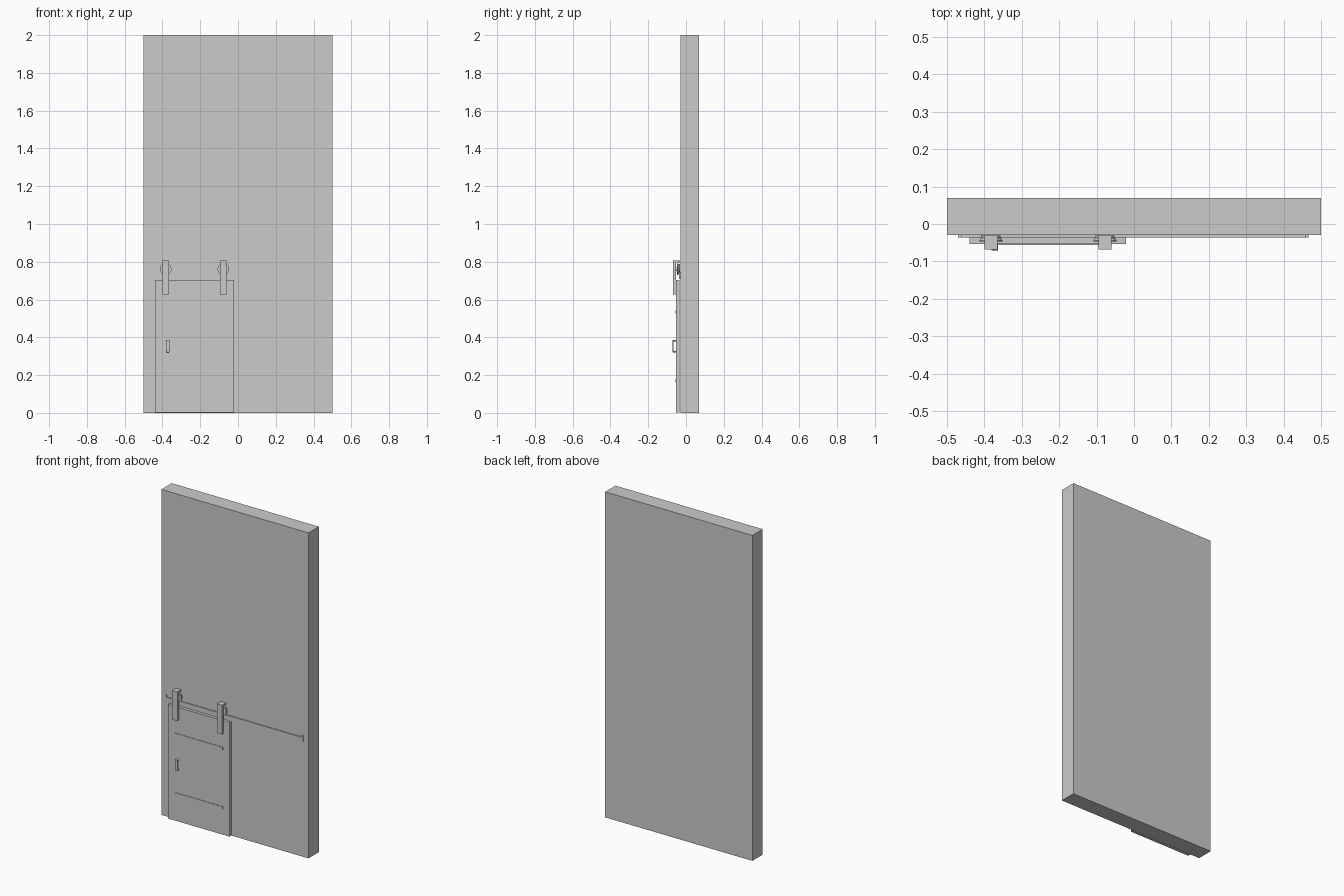
import bpy, bmesh, math
from mathutils import Matrix

if "Cube" in bpy.data.objects:
    bpy.data.objects.remove(bpy.data.objects["Cube"])


def box(name, x0, x1, y0, y1, z0, z1, bevel=0):
    bm = bmesh.new()
    size = Matrix.Diagonal((x1 - x0, y1 - y0, z1 - z0, 1))
    mid = Matrix.Translation(((x0 + x1) / 2, (y0 + y1) / 2, (z0 + z1) / 2))
    bmesh.ops.create_cube(bm, size=1, matrix=mid @ size)
    return finish(bm, name, bevel)


def finish(bm, name, bevel=0):
    bmesh.ops.recalc_face_normals(bm, faces=bm.faces)
    me = bpy.data.meshes.new(name)
    bm.to_mesh(me)
    bm.free()
    ob = bpy.data.objects.new(name, me)
    bpy.context.collection.objects.link(ob)
    if bevel:
        mod = ob.modifiers.new("bevel", "BEVEL")
        mod.width = bevel
        mod.segments = 2
    return ob


def side_profile(name, pts, x0, x1, bevel=0):
    """Extrude a (y, z) outline along x."""
    bm = bmesh.new()
    face = bm.faces.new([bm.verts.new((x0, y, z)) for y, z in pts])
    ext = bmesh.ops.extrude_face_region(bm, geom=[face], use_keep_orig=True)
    verts = [v for v in ext["geom"] if isinstance(v, bmesh.types.BMVert)]
    bmesh.ops.translate(bm, verts=verts, vec=(x1 - x0, 0, 0))
    return finish(bm, name, bevel)


def lathe_y(name, profile, x, z, sides=16):
    """Spin a (radius, y) profile round an axis parallel to y."""
    bm = bmesh.new()
    rings = []
    for r, y in profile:
        rings.append([bm.verts.new((x + r * math.cos(2 * math.pi * i / sides), y,
                                    z + r * math.sin(2 * math.pi * i / sides)))
                      for i in range(sides)])
    for a, b in zip(rings, rings[1:]):
        for i in range(sides):
            j = (i + 1) % sides
            bm.faces.new((a[i], a[j], b[j], b[i]))
    bm.faces.new(rings[0])
    bm.faces.new(rings[-1])
    return finish(bm, name)


# Wall and sliding door panel
box("wall", -0.5, 0.5, -0.03, 0.07, 0, 2)
box("door_panel", -0.44, -0.021, -0.053, -0.035, 0.003, 0.704)

# Thin cross battens on the door
for name, z in (("lower_batten", 0.168), ("upper_batten", 0.533)):
    box(name, -0.395, -0.066, -0.056, -0.052, z - 0.008, z + 0.008)

# Rail with a stop at each end
box("rail", -0.47, 0.466, -0.036, -0.03, 0.71, 0.735)
for name, x in (("left_stop", -0.466), ("right_stop", 0.462)):
    box(name, x - 0.005, x + 0.005, -0.036, -0.03, 0.733, 0.747)

# Hanger straps hooked over flanged wheels
hook = [(-0.068, 0.627), (-0.053, 0.627), (-0.053, 0.795),
        (-0.031, 0.795), (-0.031, 0.806), (-0.068, 0.806)]
wheel = [(0.009, -0.054), (0.009, -0.047), (0.031, -0.047), (0.031, -0.044),
         (0.026, -0.037), (0.026, -0.031)]
for side, x in (("left", -0.3825), ("right", -0.0775)):
    side_profile(side + "_hanger", hook, x - 0.0175, x + 0.0175)
    lathe_y(side + "_wheel", wheel, x, 0.761)

# Pull handle
pull = [(-0.052, 0.321), (-0.0705, 0.321), (-0.0705, 0.386), (-0.052, 0.386),
        (-0.052, 0.379), (-0.065, 0.379), (-0.065, 0.328), (-0.052, 0.328)]
side_profile("pull_handle", pull, -0.381, -0.363, bevel=0.0015)
